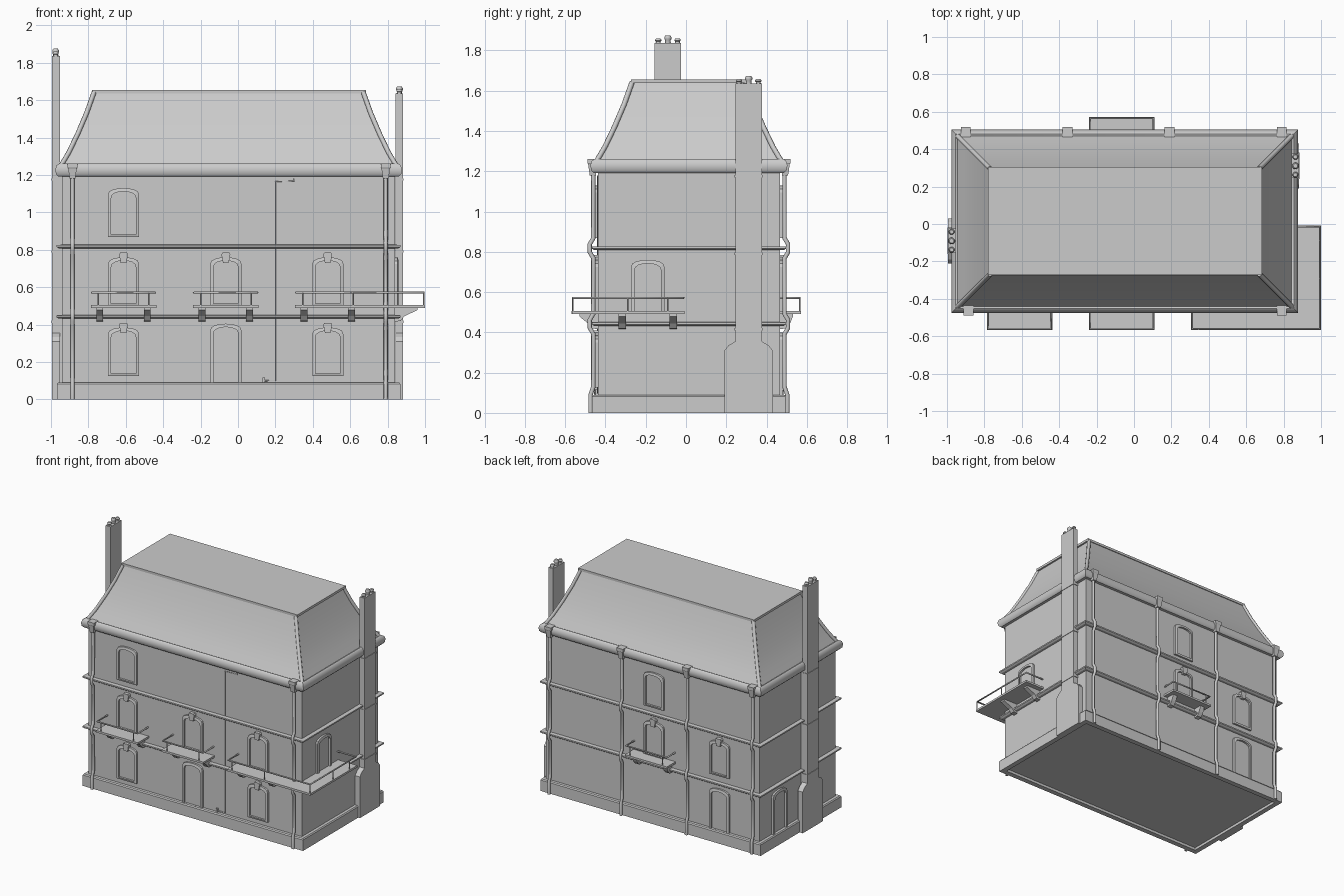
import bpy, bmesh, math

if "Cube" in bpy.data.objects:
    bpy.data.objects.remove(bpy.data.objects["Cube"])

XL, XR, YF, YB = -0.94, 0.84, -0.438, 0.467      # wall planes


def loft(name, loops, closed=False, smooth=False):
    """Bridge equal-length loops; cap the ends unless the loft is closed."""
    bm = bmesh.new()
    rows = [[bm.verts.new(p) for p in lp] for lp in loops]
    n = len(rows[0])
    pairs = list(zip(rows, rows[1:])) + ([(rows[-1], rows[0])] if closed else [])
    for a, b in pairs:
        for i in range(n):
            j = (i + 1) % n
            bm.faces.new((a[i], a[j], b[j], b[i]))
    if not closed:
        bm.faces.new(rows[0])
        bm.faces.new(rows[-1])
    bmesh.ops.recalc_face_normals(bm, faces=bm.faces)
    me = bpy.data.meshes.new(name)
    bm.to_mesh(me)
    bm.free()
    ob = bpy.data.objects.new(name, me)
    bpy.context.collection.objects.link(ob)
    if smooth:
        bpy.ops.object.select_all(action='DESELECT')
        ob.select_set(True)
        bpy.context.view_layer.objects.active = ob
        bpy.ops.object.shade_smooth_by_angle(angle=math.radians(40))
    return ob


def rect(x0, x1, y0, y1, z):
    return [(x0, y0, z), (x1, y0, z), (x1, y1, z), (x0, y1, z)]


def band(name, profile, closed=True, smooth=False):
    """Sweep an (offset, z) profile around the wall outline."""
    loops = [rect(XL - o, XR + o, YF - o, YB + o, z) for o, z in profile]
    return loft(name, loops, closed, smooth)


def on_wall(side, u, o, z):
    """Point on a wall: u along it, o outwards from it."""
    return {'front': (u, YF - o, z), 'back': (u, YB + o, z),
            'right': (XR + o, u, z), 'left': (XL - o, u, z)}[side]


def prism(name, side, poly, o0, o1):
    return loft(name, [[on_wall(side, u, o, z) for u, z in poly] for o in (o0, o1)])


def tube(name, pts, r, res=2):
    cu = bpy.data.curves.new(name, 'CURVE')
    cu.dimensions = '3D'
    cu.bevel_depth, cu.bevel_resolution, cu.use_fill_caps = r, res, True
    sp = cu.splines.new('POLY')
    sp.points.add(len(pts) - 1)
    for p, co in zip(sp.points, pts):
        p.co = (*co, 1)
    ob = bpy.data.objects.new(name, cu)
    bpy.context.collection.objects.link(ob)
    return ob


# Walls, plinth, string courses and gutter
band('walls', [(0, 0.02), (0, 1.245)], closed=False)
band('plinth', [(-0.01, 0), (0.028, 0), (0.028, 0.082), (0.022, 0.09), (-0.01, 0.09)])
for z in (0.432, 0.808):
    band('string_course', [(-0.01, z), (0.018, z), (0.03, z + 0.008), (0.03, z + 0.018), (-0.01, z + 0.02)])
band('gutter', [(-0.01, 1.19), (0.02, 1.192), (0.033, 1.205), (0.037, 1.23),
                (0.03, 1.252), (0.015, 1.262), (-0.01, 1.25)], smooth=True)

# Mansard roof with hip ridges and flat top slab
ROOF = [(0.012, 1.24), (-0.035, 1.32), (-0.083, 1.42), (-0.13, 1.53), (-0.17, 1.642)]
band('mansard_roof', ROOF, closed=False, smooth=True)
for x, sx in ((XL, -1), (XR, 1)):
    for y, sy in ((YF, -1), (YB, 1)):
        tube('hip_ridge', [(x + sx * o, y + sy * o, z) for o, z in ROOF], 0.013)
loft('roof_top', [rect(-0.78, 0.685, -0.272, 0.305, z) for z in (1.637, 1.655)])


# Windows and doors
def arch(u, w, z0, z1):
    rise = 0.035
    pts = [(u - w, z0), (u + w, z0)]
    for i in range(9):
        a = math.pi * i / 8
        pts.append((u + w * math.cos(a), z1 - rise + rise * math.sin(a) ** 0.8 if 0 < i < 8 else z1 - rise))
    return pts


def opening(side, u, z0, z1, keystone=False, door=False):
    kind = 'door' if door else 'window'
    outer, inner = arch(u, 0.083, z0, z1), arch(u, 0.066, z0 + (0.003 if door else 0.014), z1 - 0.018)

    def at(lp, o):
        return [on_wall(side, a, o, b) for a, b in lp]
    loft(kind + '_frame', [at(outer, -0.01), at(outer, 0.014), at(inner, 0.018), at(inner, -0.01)], closed=True)
    prism(kind + '_panel', side, inner, -0.01, 0.003)
    if keystone:
        prism('keystone', side, [(u - 0.015, z1 - 0.03), (u + 0.015, z1 - 0.03), (u + 0.024, z1 + 0.015),
                                 (u + 0.018, z1 + 0.025), (u - 0.018, z1 + 0.025), (u - 0.024, z1 + 0.015)], 0, 0.026)


COLS = (-0.612, -0.065, 0.48)
for u in COLS:
    opening('front', u, 0.5, 0.76, True)
for u in (COLS[0], COLS[2]):
    opening('front', u, 0.125, 0.385, True)
opening('front', COLS[1], 0.088, 0.405, door=True)
opening('front', COLS[0], 0.868, 1.13)
opening('back', COLS[1], 0.868, 1.13)
opening('back', COLS[1], 0.5, 0.76, True)
opening('back', COLS[0], 0.5, 0.76, True)
opening('back', COLS[0], 0.088, 0.4, door=True)
opening('right', -0.19, 0.5, 0.76, door=True)
opening('left', 0.24, 0.088, 0.4, door=True)


# Balconies: brackets, slab, railing
def brackets(side, u, depth):
    prof = [(-0.005, 0.492), (depth, 0.492), (depth, 0.478), (0.05, 0.445), (0.03, 0.42), (-0.005, 0.415)]
    for d in (-0.127, 0.127):
        loft('balcony_bracket', [[on_wall(side, u + d + e, o, z) for o, z in prof] for e in (-0.018, 0.018)])


def posts(side, u, depth, spread):
    for d in (-spread, spread):
        tube('railing_post', [on_wall(side, u + d, depth - 0.006, z) for z in (0.495, 0.573)], 0.004, 1)


def balcony(side, u, depth=0.13):
    w = 0.175
    prism('balcony_slab', side, [(u - w, 0.49), (u + w, 0.49), (u + w, 0.505), (u - w, 0.505)], -0.005, depth)
    d, e = depth - 0.006, w - 0.006
    tube('railing', [on_wall(side, u + a, o, 0.571) for a, o in ((-e, 0), (-e, d), (e, d), (e, 0))], 0.006, 1)
    brackets(side, u, depth - 0.04)
    posts(side, u, depth, 0.135)


balcony('front', COLS[0])
balcony('front', COLS[1])
balcony('back', COLS[1], 0.104)
# Wrap-around corner balcony
L = [(0.305, YF + 0.005), (0.305, -0.567), (1, -0.567), (1, -0.008), (XR - 0.005, -0.008), (XR - 0.005, YF + 0.005)]
loft('corner_balcony_slab', [[(x, y, z) for x, y in L] for z in (0.49, 0.505)])
tube('corner_railing', [(0.311, YF, 0.571), (0.311, -0.561, 0.571), (0.994, -0.561, 0.571),
                        (0.994, -0.014, 0.571), (XR, -0.014, 0.571)], 0.006, 1)
brackets('front', COLS[2], 0.09)
brackets('right', -0.19, 0.12)
posts('front', COLS[2], 0.13, 0.135)
posts('right', -0.19, 0.16, 0.1)
tube('railing_post', [(0.994, -0.561, 0.495), (0.994, -0.561, 0.571)], 0.004, 1)


# Chimneys with shoulders, bands and pots
def circle(x, y, z, r):
    return [(x + r * math.cos(a * math.pi / 6), y + r * math.sin(a * math.pi / 6), z) for a in range(12)]


def chimney(x_in, x_out, y, top):
    def sec(w, z, grow=0.0):
        s = math.copysign(grow, x_out - x_in)
        a, b = sorted((x_in, x_out + s))
        return rect(a, b, y - w, y + w, z)
    loft('chimney', [sec(0.12, 0), sec(0.12, 0.31), sec(0.1, 0.335), sec(0.066, 0.355), sec(0.066, top)])
    for z in (0.41, 0.785, 1.17):
        loft('chimney_band', [sec(0.07, z, 0.004), sec(0.07, z + 0.012, 0.004)])
    cx = x_out - math.copysign(0.019, x_out)
    for d, r, h in ((-0.048, 0.013, 0.02), (0, 0.015, 0.035), (0.048, 0.013, 0.02)):
        prof = [(r, -0.005), (r * 0.9, h * 0.4), (r * 1.2, h * 0.6), (r * 1.2, h * 0.85), (r * 0.8, h + 0.004)]
        loft('chimney_pot', [circle(cx, y + d, top + z, q) for q, z in prof], smooth=True)


chimney(-0.953, -0.994, -0.09, 1.836)
chimney(0.843, 0.882, 0.311, 1.635)
# Breasts joining the shafts to the walls
loft('chimney_breast', [rect(-0.96, XL + 0.01, -0.155, -0.025, z) for z in (0, 1.2)])

# Downpipes that step out over the courses, with hopper heads
for side, us in (('front', (-0.885, 0.79)), ('back', (-0.9, -0.355, 0.19, 0.79))):
    for u in us:
        path = [(0.036, 0), (0.036, 0.09), (0.022, 0.13)]
        for z in (0.442, 0.818):
            path += [(0.022, z - 0.05), (0.04, z - 0.02), (0.04, z + 0.02), (0.022, z + 0.05)]
        path += [(0.022, 1.2)]
        tube('downpipe', [on_wall(side, u, o, z) for o, z in path], 0.011)
        loft('hopper', [[on_wall(side, u + a * w, 0.025 + b * w, z) for a, b in ((-1, -1), (1, -1), (1, 1), (-1, 1))]
                        for w, z in ((0.015, 1.18), (0.023, 1.235), (0.026, 1.24), (0.026, 1.262))])

# Thin cable and small junction post on the front wall
tube('wall_cable', [on_wall('front', u, 0.002, z) for u, z in
                    ((0.3, 1.18), (0.3, 1.168), (0.2, 1.165), (0.2, 0.1), (0.14, 0.1))], 0.003, 1)
prism('junction_post', 'front', [(0.13, 0.085), (0.145, 0.085), (0.145, 0.118), (0.13, 0.118)], 0, 0.012)
